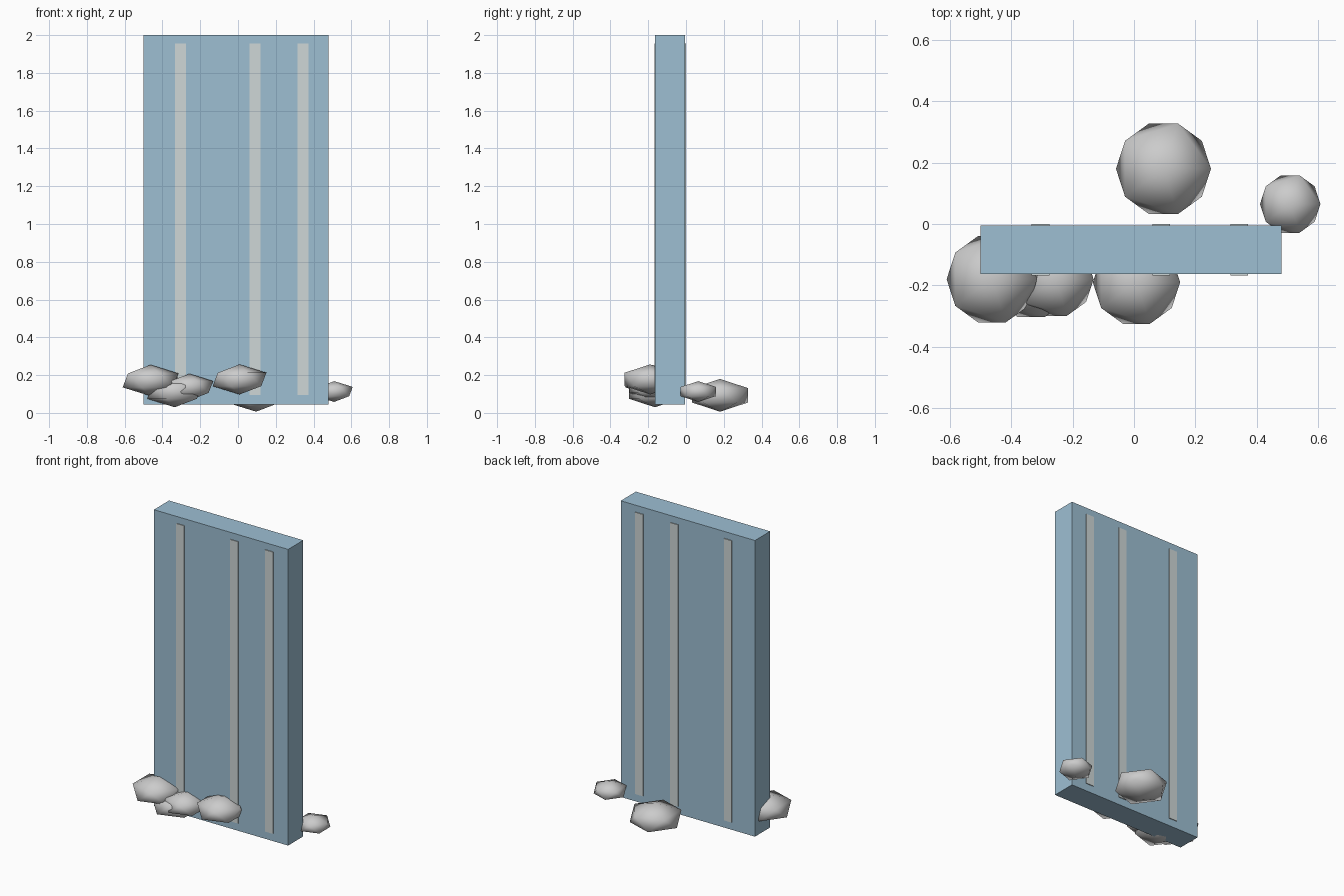
import bpy

if "Cube" in bpy.data.objects:
    bpy.data.objects.remove(bpy.data.objects["Cube"])


def material(name, color):
    mat = bpy.data.materials.new(name)
    mat.diffuse_color = (*color, 1)
    mat.use_nodes = True
    mat.node_tree.nodes["Principled BSDF"].inputs["Base Color"].default_value = mat.diffuse_color
    return mat


def box(name, lo, hi, mat):
    centre = [(a + b) / 2 for a, b in zip(lo, hi)]
    bpy.ops.mesh.primitive_cube_add(size=1, location=centre)
    ob = bpy.context.object
    ob.name = name
    ob.scale = [b - a for a, b in zip(lo, hi)]
    bpy.ops.object.transform_apply(location=False, rotation=False, scale=True)
    ob.data.materials.append(mat)
    return ob


def foam(name, centre, radius):
    # squashed, smooth-shaded icosahedron
    bpy.ops.mesh.primitive_ico_sphere_add(subdivisions=1, radius=radius, location=centre)
    ob = bpy.context.object
    ob.name = name
    ob.scale = (1, 1, 0.5)
    bpy.ops.object.transform_apply(location=False, rotation=False, scale=True)
    bpy.ops.object.shade_smooth()
    return ob


water = material("water", (0.34, 0.52, 0.65))
streak = material("streak", (0.62, 0.68, 0.68))

# Falling sheet of water
box("water_sheet", (-0.5, -0.163, 0.045), (0.48, -0.005, 2.0), water)

# Pale streaks, standing slightly proud of both faces
for i, x in enumerate((-0.305, 0.089, 0.343)):
    box(f"streak_{i + 1}", (x - 0.029, -0.168, 0.095), (x + 0.029, 0.0, 1.955), streak)

# Foam puffs at the foot
puffs = [
    ((0.096, 0.18, 0.093), 0.173),
    ((-0.463, -0.18, 0.172), 0.165),
    ((0.008, -0.19, 0.177), 0.159),
    ((0.509, 0.065, 0.113), 0.110),
    ((-0.257, -0.18, 0.137), 0.140),
    ((-0.335, -0.165, 0.111), 0.162),
]
for i, (centre, radius) in enumerate(puffs):
    foam(f"foam_{i + 1}", centre, radius)
